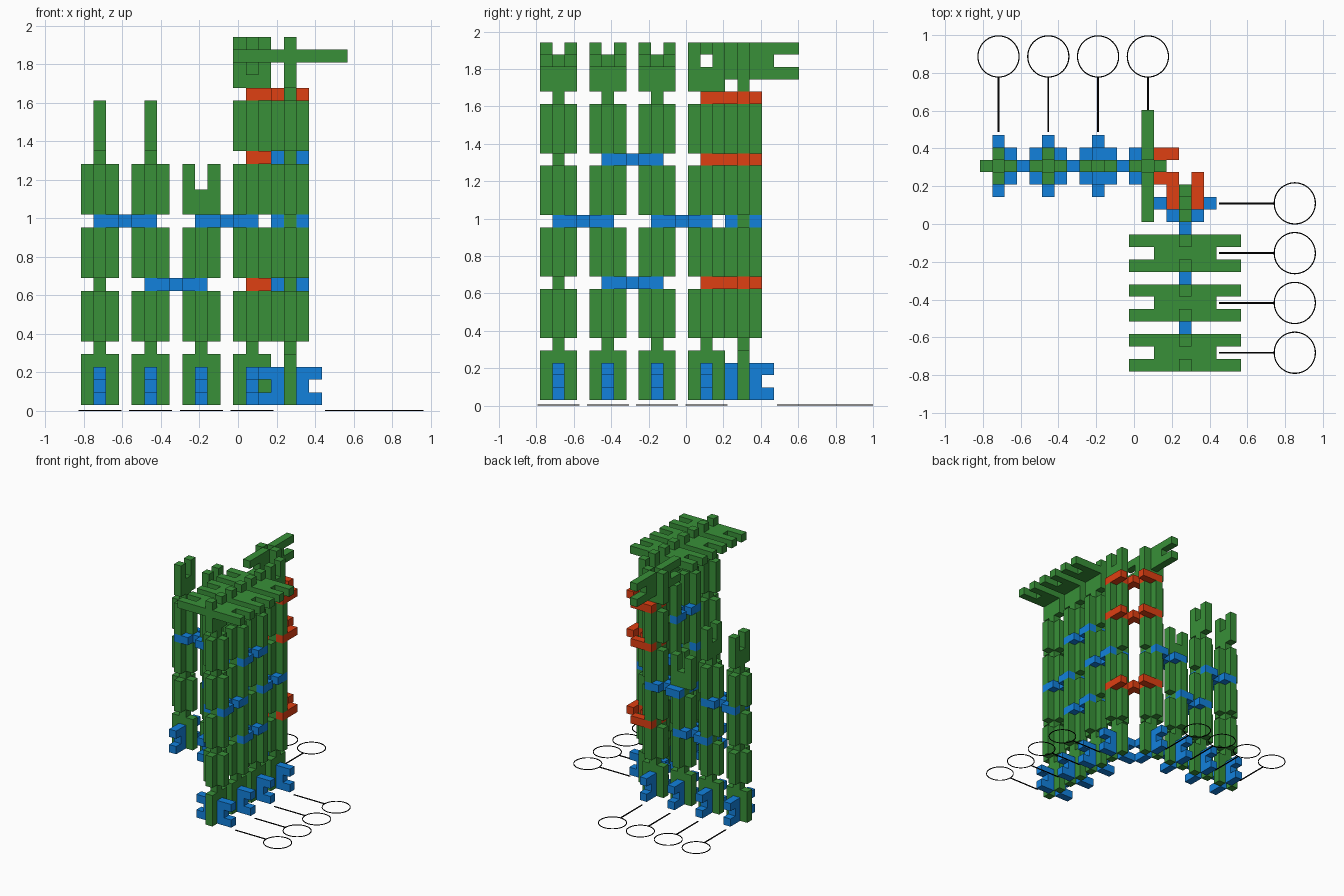
import bpy, bmesh, math
from mathutils import Vector

if "Cube" in bpy.data.objects:
    bpy.data.objects.remove(bpy.data.objects["Cube"])

U = 0.0659                              # width of one grid cell
ORIGIN = Vector((0.0735, 0.307, 0.031))  # inner column of the left wing, underside
X, Y, Z = Vector((1, 0, 0)), Vector((0, 1, 0)), Vector((0, 0, 1))


def material(name, rgb):
    m = bpy.data.materials.new(name)
    m.diffuse_color = (*rgb, 1)
    m.use_nodes = True
    m.node_tree.nodes["Principled BSDF"].inputs["Base Color"].default_value = m.diffuse_color
    return m


GREEN = material("green", (0.04, 0.28, 0.04))
BLUE = material("blue", (0.006, 0.22, 0.72))
RED = material("red", (0.74, 0.05, 0.006))
BLACK = material("black", (0.0, 0.0, 0.0))


def finish(name, bm, mat):
    bmesh.ops.recalc_face_normals(bm, faces=bm.faces)
    me = bpy.data.meshes.new(name)
    bm.to_mesh(me)
    bm.free()
    me.materials.append(mat)
    ob = bpy.data.objects.new(name, me)
    bpy.context.collection.objects.link(ob)
    return ob


def notched(length, depth):
    """Three-cell-wide bar outline: slots in both ends, a notch in each long edge."""
    h = length / 2
    q = [(.5, .5), (.5, 1.5), (h, 1.5), (h, .5), (h - depth, .5)]
    right = q + [(a, -b) for a, b in reversed(q)]
    return right + [(-a, b) for a, b in reversed(right)]


LONG, SHORT = notched(9, 2), notched(5, 1)
CORNER = [(-.5, 1.5), (2.5, 1.5), (2.5, .5), (1.5, .5), (1.5, -.5), (2.5, -.5),
          (2.5, -1.5), (3.5, -1.5), (3.5, -.5), (4.5, -.5), (4.5, -3.5),
          (3.5, -3.5), (3.5, -2.5), (2.5, -2.5), (2.5, -3.5), (1.5, -3.5),
          (1.5, -1.5), (-.5, -1.5), (-.5, -.5), (.5, -.5), (.5, .5), (-.5, .5)]


def piece(name, outline, centre, a_axis, b_axis, mat):
    """Extrude an outline one cell thick; centre is in cells."""
    n = a_axis.cross(b_axis)
    c = Vector(centre)
    bm = bmesh.new()
    vs = [bm.verts.new(ORIGIN + U * (c + a * a_axis + b * b_axis - n * .5))
          for a, b in outline]
    face = bm.faces.new(vs)
    ext = bmesh.ops.extrude_face_region(bm, geom=[face])
    top = [g for g in ext["geom"] if isinstance(g, bmesh.types.BMVert)]
    bmesh.ops.translate(bm, verts=top, vec=n * U)
    finish(name, bm, mat)


def column(name, x, y, own, cross, own_starts, cross_starts):
    """Interlocked uprights in two planes, with a foot slotted in below."""
    for s in own_starts:
        piece(name + "_upright", LONG, (x, y, s + 4.5), Z, own, GREEN)
    for s in cross_starts:
        piece(name + "_cross_upright", LONG, (x, y, s + 4.5), Z, cross, GREEN)
    piece(name + "_foot", SHORT, (x, y, 1.5), cross, Z, BLUE)


def callout(x, y, out):
    """Flat ground marker: ring and leader line."""
    base = Vector((ORIGIN.x + x * U, ORIGIN.y + y * U, 0))
    c, side = base + out * 0.58, out.cross(Z)
    bm = bmesh.new()
    n, t = 48, 0.005
    rings = [[bm.verts.new(c + Vector((r * math.cos(2 * math.pi * i / n),
                                       r * math.sin(2 * math.pi * i / n), z)))
              for i in range(n)]
             for r, z in ((.106, 0), (.112, 0), (.112, t), (.106, t))]
    for k in range(4):
        p, q = rings[k], rings[(k + 1) % 4]
        for i in range(n):
            j = (i + 1) % n
            bm.faces.new((p[i], p[j], q[j], q[i]))
    finish("marker_ring", bm, BLACK)
    bm = bmesh.new()
    vs = [bm.verts.new(base + out * d + side * w)
          for d, w in ((.18, -.005), (.47, -.005), (.47, .005), (.18, .005))]
    ext = bmesh.ops.extrude_face_region(bm, geom=[bm.faces.new(vs)])
    bmesh.ops.translate(bm, vec=Z * t, verts=[
        g for g in ext["geom"] if isinstance(g, bmesh.types.BMVert)])
    finish("marker_line", bm, BLACK)


# Left wing: columns along x, rising toward the corner and the far end
left = [(-12, (0, 10), (5, 15)), (-8, (0, 10), (5, 15)),
        (-4, (0, 10), (5,)), (0, (0, 10, 20), (5, 15))]
for x, own, cross in left:
    column("left_column", x, 0, X, Y, own, cross)
    callout(x, 0, Y)

# Right wing: columns along y, the outer three with a top bar
for y in (-3, -7, -11, -15):
    column("right_column", 3, y, Y, X, (0, 10, 20), (5, 15))
    callout(3, y, X)
    if y < -3:
        piece("top_bar", LONG, (3, y, 27.5), X, Y, GREEN)

# Upright top bar over the inner left column
piece("left_top_bar", LONG, (0, 0, 27.5), Y, Z, GREEN)

# Short links between neighbouring columns
for x, row in ((-10, 14), (-2, 14), (-6, 9)):
    piece("left_link", SHORT, (x, 0, row + .5), X, Y, BLUE)
for y, row in ((-13, 14), (-5, 14), (-9, 9), (-9, 19)):
    piece("right_link", SHORT, (3, y, row + .5), Y, X, BLUE)

# Corner links joining both wings
for row in (9, 19, 24):
    piece("corner_link", CORNER, (0, 0, row + .5), X, Y, RED)
